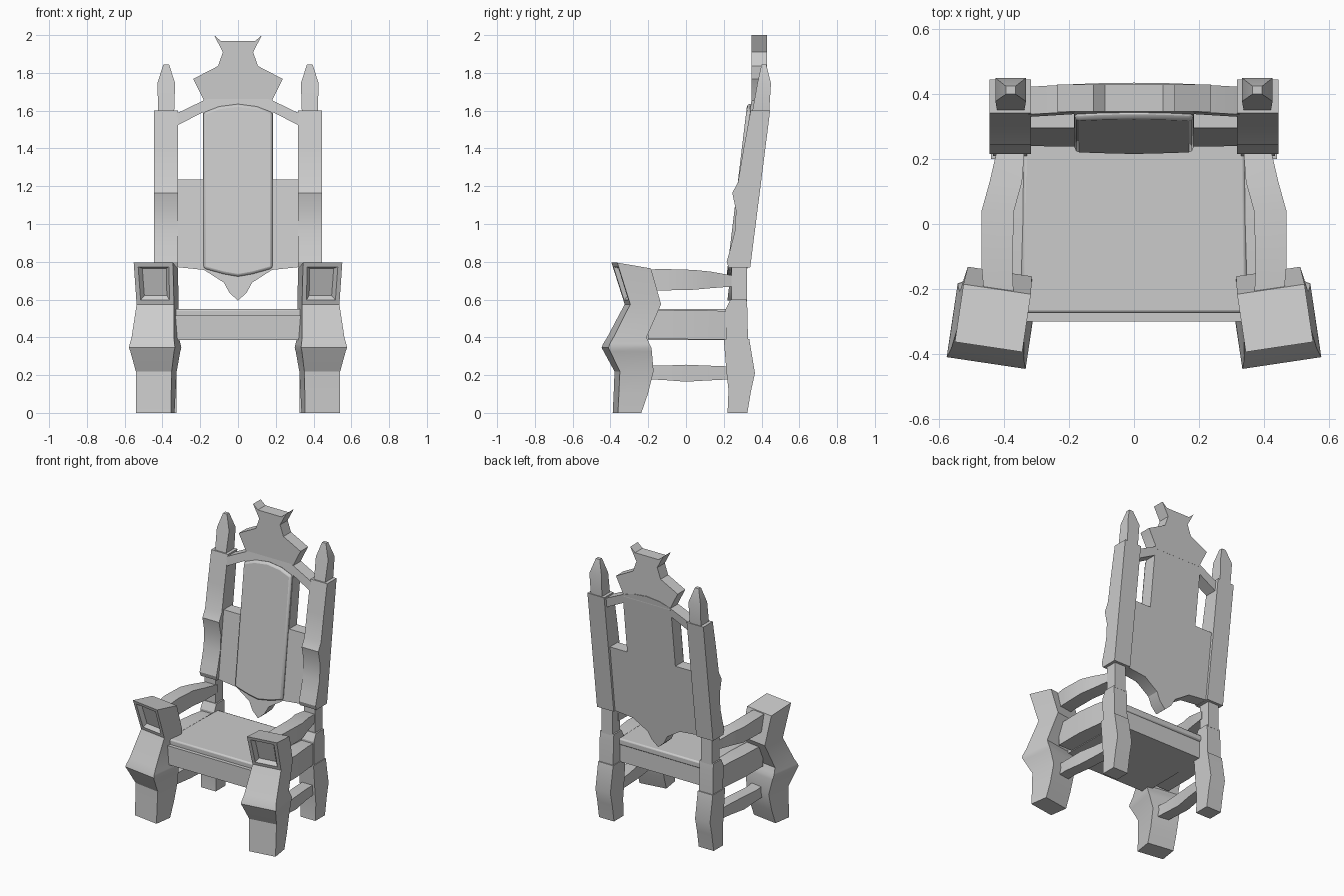
import bpy, bmesh, math
from mathutils import Matrix, Vector

if "Cube" in bpy.data.objects:
    bpy.data.objects.remove(bpy.data.objects["Cube"], do_unlink=True)

stone = bpy.data.materials.new("stone_grey")
stone.use_nodes = True
stone.diffuse_color = (0.6, 0.6, 0.6, 1)
stone.node_tree.nodes["Principled BSDF"].inputs["Base Color"].default_value = (0.6, 0.6, 0.6, 1)


def finish(name, bm, mirror=False, bevel=0):
    bmesh.ops.recalc_face_normals(bm, faces=bm.faces)
    mesh = bpy.data.meshes.new(name)
    bm.to_mesh(mesh)
    bm.free()
    mesh.materials.append(stone)
    obj = bpy.data.objects.new(name, mesh)
    bpy.context.collection.objects.link(obj)
    if bevel:
        mod = obj.modifiers.new("soft_edge", 'BEVEL')
        mod.width, mod.segments = bevel, 2
    if mirror:
        obj.modifiers.new("other_side", 'MIRROR')
    bpy.ops.object.select_all(action='DESELECT')
    obj.select_set(True)
    bpy.context.view_layer.objects.active = obj
    bpy.ops.object.shade_smooth_by_angle(angle=math.radians(28))
    return obj


def loft(rings):
    """Skin a list of equal-length point loops and cap both ends."""
    bm = bmesh.new()
    loops = [[bm.verts.new(p) for p in ring] for ring in rings]
    for a, b in zip(loops, loops[1:]):
        for i in range(len(a)):
            j = (i + 1) % len(a)
            bm.faces.new((a[i], a[j], b[j], b[i]))
    bm.faces.new(loops[0])
    bm.faces.new(loops[-1])
    return bm


def upright(x0, x1, front, back, zf, zb=None):
    zb = zf if zb is None else zb
    return [(x0, front, zf), (x1, front, zf), (x1, back, zb), (x0, back, zb)]


def rail(x0, x1, y, z0, z1):
    return [(x0, y, z0), (x1, y, z0), (x1, y, z1), (x0, y, z1)]


def plate(half, front, depth):
    """Symmetric outline in x and z, thickened along y."""
    outline = half + [(-x, z) for x, z in reversed(half) if x > 0]
    return loft([[(x, front(z) + d, z) for x, z in outline] for d in (0, depth)])


# Front legs: cabriole profile with block heads, turned outward
leg = [(0, .094, -.085, .04), (.1, .094, -.08, .075), (.22, .096, -.075, .105),
       (.325, .117, -.13, .093), (.345, .123, -.14, .09), (.365, .12, -.133, .08),
       (.4, .113, -.112, .065), (.575, .1, -.02, .145)]
rings = [upright(-w, w, f, b, z) for z, w, f, b in leg]
rings.append(upright(-.105, .105, -.09, .09, .795, .765))
bm = loft(rings)
bm.normal_update()
bmesh.ops.recalc_face_normals(bm, faces=bm.faces)
panel = [f for f in bm.faces if f.calc_center_median().z > .6 and f.normal.y < -.7]
bmesh.ops.inset_region(bm, faces=panel, thickness=.032)
bmesh.ops.inset_region(bm, faces=panel, thickness=.025, depth=-.025)
bm.transform(Matrix.Translation((.435, -.29, 0)) @ Matrix.Rotation(math.radians(8.5), 4, 'Z'))
finish("front_legs", bm, mirror=True)

# Back legs: swollen foot, square block, slim neck
foot = [(0, .22, .325), (.12, .225, .345), (.21, .215, .365), (.39, .2, .335)]
finish("back_feet", loft([upright(.325, .44, f, b, z) for z, f, b in foot]), mirror=True)
block = [(.385, .215, .328), (.55, .21, .325), (.6, .235, .32)]
finish("back_leg_blocks", loft([upright(.33, .435, f, b, z) for z, f, b in block]), mirror=True)
finish("back_leg_necks", loft([upright(.34, .425, .24, .322, z) for z in (.59, .79)]), mirror=True)

# Back posts: leaning, with a wavy front edge
wave = [(.77, .225), (.8, .215), (.87, .235), (.96, .258), (1.07, .265), (1.165, .245),
        (1.22, .275), (1.4, .305), (1.6, .342)]
posts = [upright(.317, .445, f, .34 + (z - .77) * .127, z) for z, f in wave]
finish("back_posts", loft(posts), mirror=True)

# Finials
finial = [(1.59, .042, .35, .44), (1.745, .047, .378, .45), (1.845, .015, .4, .425)]
finish("finials", loft([upright(.38 - w, .38 + w, f, b, z) for z, w, f, b in finial]), mirror=True)


# Backrest board with side wings, pointed apron and upper braces
def lean(z):
    return .24 + .12 * (z - .77)


board = [(0, .595), (.045, .635), (.075, .69), (.18, .757), (.325, .772), (.325, 1.235),
         (.185, 1.235), (.185, 1.592), (.325, 1.52), (.325, 1.585), (.18, 1.655),
         (.1, 1.68), (0, 1.69)]
finish("backrest_board", plate(board, lean, .085))

# Padded centre panel
pad = [(0, .722), (.075, .735), (.183, .765), (.183, 1.59), (.1, 1.622), (0, 1.635)]
finish("backrest_panel", plate(pad, lambda z: lean(z) - .02, .03), bevel=.014)

# Crest
crest = [(0, 1.64), (.18, 1.64), (.183, 1.66), (.237, 1.768), (.106, 1.836), (.08, 1.91),
         (.127, 2.0), (.09, 1.968), (0, 1.968)]
finish("crest", plate(crest, lambda z: .347, .083))

# Seat frame and seat slab
seat = [(-.345, -.3), (.345, -.3), (.34, .25), (-.34, .25)]
finish("seat_frame", loft([[(x, y, z) for x, y in seat] for z in (.385, .515)]))
slab = [(-.35, -.275), (.35, -.275), (.34, .26), (-.34, .26)]
finish("seat_slab", loft([[(x, y, z) for x, y in slab] for z in (.505, .55)]), bevel=.01)

# Side rails
side = [(-.2, .34, .45, .39, .54), (0, .34, .45, .39, .545), (.14, .335, .435, .388, .543),
        (.23, .335, .425, .388, .535)]
finish("side_rails", loft([rail(a, b, y, lo, hi) for y, a, b, lo, hi in side]), mirror=True)

# Armrests, bowed outward
arm = [(-.24, .37, .46, .65, .757), (-.13, .375, .47, .648, .762), (.04, .37, .47, .652, .757),
       (.13, .345, .445, .66, .748), (.26, .335, .415, .67, .725)]
finish("armrests", loft([rail(a, b, y, lo, hi) for y, a, b, lo, hi in arm]), mirror=True)

# Lower stretchers
brace = [(-.25, .365, .445, .178, .255), (-.13, .37, .45, .175, .25), (0, .365, .445, .165, .255),
         (.12, .35, .43, .172, .25), (.25, .34, .42, .178, .245)]
finish("lower_stretchers", loft([rail(a, b, y, lo, hi) for y, a, b, lo, hi in brace]), mirror=True)
